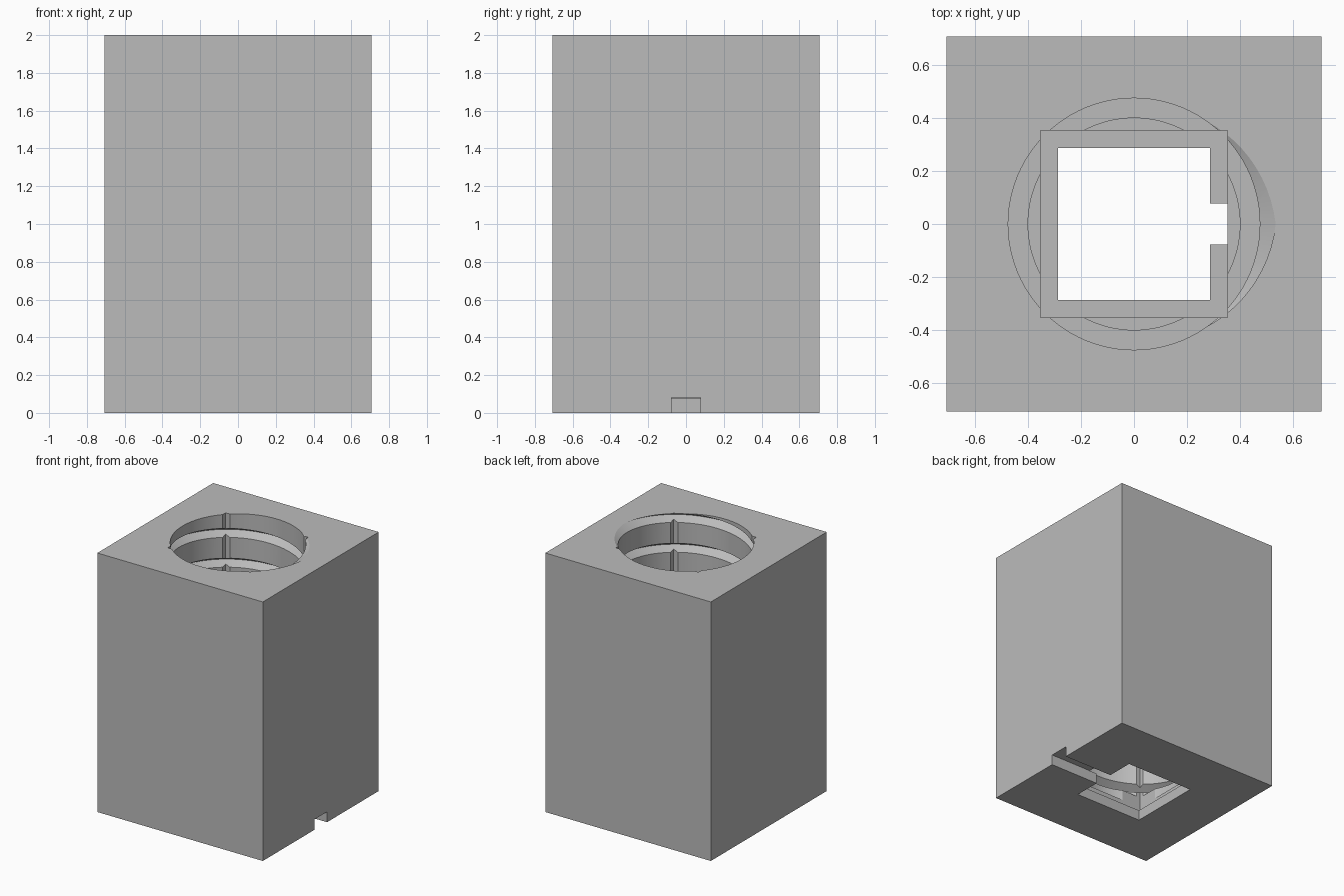
import bpy, bmesh, math
from mathutils import Matrix

WIDTH, HEIGHT = 1.414, 2.0
BORE_R, ROOT_R, PITCH = 0.475, 0.535, 0.23
FLOOR = 0.08          # thickness of the base around the square opening
LEDGE, BORE_END = 0.16, 0.24

old = bpy.data.objects.get("Cube")
if old:
    bpy.data.objects.remove(old, do_unlink=True)

grey = bpy.data.materials.new("plain grey")
grey.use_nodes = True
colour = (0.5, 0.5, 0.5, 1)
grey.diffuse_color = colour
grey.node_tree.nodes["Principled BSDF"].inputs["Base Color"].default_value = colour


def to_object(name, bm):
    bmesh.ops.recalc_face_normals(bm, faces=bm.faces)
    mesh = bpy.data.meshes.new(name)
    bm.to_mesh(mesh)
    bm.free()
    mesh.materials.append(grey)
    ob = bpy.data.objects.new(name, mesh)
    bpy.context.collection.objects.link(ob)
    return ob


def box(name, x0, x1, y0, y1, z0, z1):
    bm = bmesh.new()
    place = Matrix.Translation(((x0 + x1) / 2, (y0 + y1) / 2, (z0 + z1) / 2))
    size = Matrix.Diagonal((x1 - x0, y1 - y0, z1 - z0, 1))
    bmesh.ops.create_cube(bm, size=1, matrix=place @ size)
    return to_object(name, bm)


def square(name, half, z0, z1):
    return box(name, -half, half, -half, half, z0, z1)


def cylinder(name, radius, z0, z1):
    bm = bmesh.new()
    bmesh.ops.create_cone(bm, cap_ends=True, segments=96, radius1=radius,
                          radius2=radius, depth=z1 - z0,
                          matrix=Matrix.Translation((0, 0, (z0 + z1) / 2)))
    return to_object(name, bm)


def thread(name, z0, z1, steps=72):
    """Sweep a 60 degree V along a right-handed helix reaching z = HEIGHT at +x."""
    inner = BORE_R - 0.012
    half = (ROOT_R - inner) * math.tan(math.radians(30))
    profile = [(inner, -half), (ROOT_R, 0), (inner, half)]
    start = round((z0 - HEIGHT) / PITCH * steps)
    end = round((z1 - HEIGHT) / PITCH * steps)
    bm = bmesh.new()
    rings = []
    for i in range(start, end + 1):
        a = math.tau * i / steps
        z = HEIGHT + PITCH * i / steps
        rings.append([bm.verts.new((r * math.cos(a), r * math.sin(a), z + dz))
                      for r, dz in profile])
    for p, q in zip(rings, rings[1:]):
        for k in range(3):
            n = (k + 1) % 3
            bm.faces.new((p[k], p[n], q[n], q[k]))
    bm.faces.new(rings[0])
    bm.faces.new(rings[-1])
    return to_object(name, bm)


# Solid outer block
block = square("threaded_block", WIDTH / 2, 0, HEIGHT)

# Everything removed from it: bores, square well, opening, cable slot, thread
cutters = [
    cylinder("main_bore", BORE_R, BORE_END, HEIGHT + 0.1),
    cylinder("lower_bore", 0.40, LEDGE, HEIGHT + 0.05),
    square("square_well", 0.353, FLOOR, HEIGHT + 0.12),
    square("base_opening", 0.2875, -0.1, HEIGHT + 0.15),
    box("cable_slot", 0, WIDTH, -0.077, 0.077, -0.05, FLOOR + 0.0005),
    thread("thread_groove", BORE_END + 0.04, HEIGHT + 0.1),
]

bpy.context.view_layer.objects.active = block
for cutter in cutters:
    cutter.hide_render = True
    mod = block.modifiers.new(cutter.name, "BOOLEAN")
    mod.operation = "DIFFERENCE"
    mod.solver = "EXACT"
    mod.object = cutter
    bpy.ops.object.modifier_apply(modifier=mod.name)
for cutter in cutters:
    bpy.data.objects.remove(cutter, do_unlink=True)

# Smooth bore and thread, crisp edges elsewhere
bpy.ops.object.select_all(action="DESELECT")
block.select_set(True)
bpy.ops.object.shade_smooth_by_angle(angle=math.radians(25))
